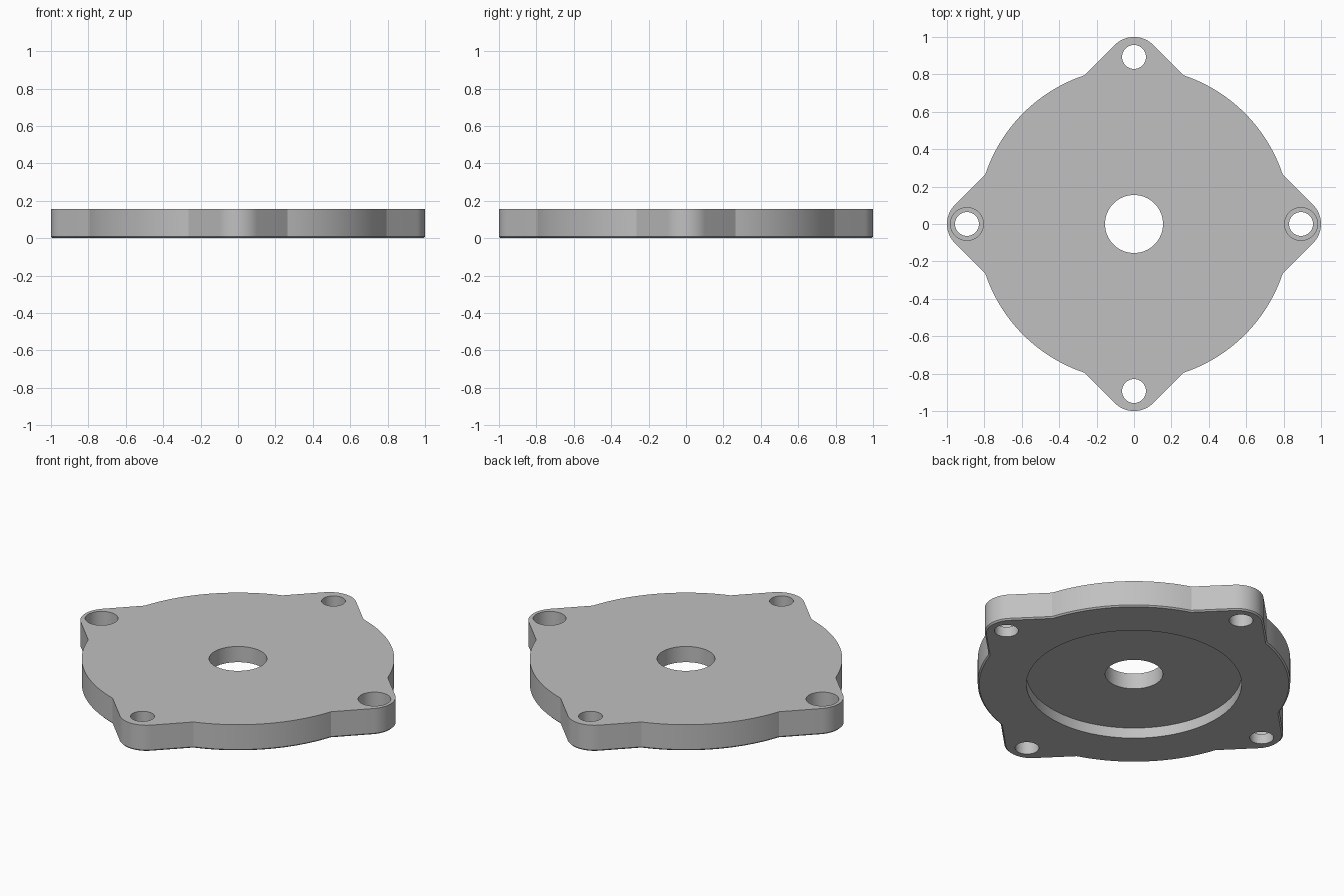
import bpy, bmesh, math
from mathutils import Matrix

cube = bpy.data.objects.get("Cube")
if cube:
    bpy.data.objects.remove(cube, do_unlink=True)

HEIGHT = 0.155
DISC_R = 0.838      # round body
LUG_R = 0.145       # rounded lug tip
LUG_C = 1 - LUG_R   # centre of the tip arc
BOLT_C = 0.893      # bolt hole distance from the centre

metal = bpy.data.materials.new("grey metal")
metal.use_nodes = True
grey = (0.53, 0.53, 0.53, 1)
metal.diffuse_color = grey
metal.node_tree.nodes["Principled BSDF"].inputs["Base Color"].default_value = grey


def make_object(name, bm):
    mesh = bpy.data.meshes.new(name)
    bm.to_mesh(mesh)
    bm.free()
    mesh.materials.append(metal)
    obj = bpy.data.objects.new(name, mesh)
    bpy.context.collection.objects.link(obj)
    return obj


def arc(cx, r, start, end, steps):
    angles = [start + (end - start) * i / steps for i in range(steps + 1)]
    return [(cx + r * math.cos(a), r * math.sin(a)) for a in angles]


# Outline of one quarter: lug tip, straight 45 degree flanks, disc arc
flank = LUG_C + LUG_R * math.sqrt(2)
join = math.pi / 4 - math.acos(flank / math.sqrt(2) / DISC_R)
quarter = arc(LUG_C, LUG_R, -math.pi / 4, math.pi / 4, 16)
quarter += arc(0, DISC_R, join, math.pi / 2 - join, 24)
outline = []
for turn in range(4):
    c, s = round(math.cos(turn * math.pi / 2)), round(math.sin(turn * math.pi / 2))
    outline += [(c * x - s * y, s * x + c * y) for x, y in quarter]

# Plate body with a fine chamfer round the bottom edge
bm = bmesh.new()
base = bm.faces.new([bm.verts.new((x, y, 0)) for x, y in outline])
grown = bmesh.ops.extrude_face_region(bm, geom=[base], use_keep_orig=True)["geom"]
top = [v for v in grown if isinstance(v, bmesh.types.BMVert)]
bmesh.ops.translate(bm, verts=top, vec=(0, 0, HEIGHT))
bmesh.ops.recalc_face_normals(bm, faces=bm.faces)
rim = [e for e in bm.edges if all(v.co.z < 0.001 for v in e.verts)]
bmesh.ops.bevel(bm, geom=rim, offset=0.008, segments=1, affect="EDGES")
plate = make_object("flange_plate", bm)

cutters = []


def cut(name, x, y, radius, low, high, sides=64):
    bm = bmesh.new()
    bmesh.ops.create_cone(bm, cap_ends=True, segments=sides, radius1=radius,
                          radius2=radius, depth=high - low,
                          matrix=Matrix.Translation((x, y, (low + high) / 2)))
    cutter = make_object(name, bm)
    cutter.hide_render = True
    cutters.append(cutter)
    mod = plate.modifiers.new(name, "BOOLEAN")
    mod.operation = "DIFFERENCE"
    mod.solver = "EXACT"
    mod.object = cutter


# Central bore, underside recess, bolt holes and side counterbores
cut("centre_bore", 0, 0, 0.155, -0.1, 0.3)
cut("underside_recess", 0, 0, 0.577, -0.1, 0.062, 128)
for side in (-1, 1):
    cut("side_bolt_hole", side * BOLT_C, 0, 0.064, -0.1, 0.3, 48)
    cut("side_counterbore", side * BOLT_C, 0, 0.088, 0.06, 0.3, 48)
    cut("end_bolt_hole", 0, side * BOLT_C, 0.064, -0.1, 0.3, 48)

# Bake the cuts and drop the helpers
bpy.context.view_layer.update()
graph = bpy.context.evaluated_depsgraph_get()
baked = bpy.data.meshes.new_from_object(plate.evaluated_get(graph))
plate.modifiers.clear()
plate.data = baked
baked.materials.clear()
baked.materials.append(metal)
for face in baked.polygons:
    face.material_index = 0
for cutter in cutters:
    bpy.data.objects.remove(cutter, do_unlink=True)

for obj in bpy.context.selected_objects:
    obj.select_set(False)
plate.select_set(True)
bpy.context.view_layer.objects.active = plate
bpy.ops.object.shade_smooth_by_angle(angle=math.radians(20))
